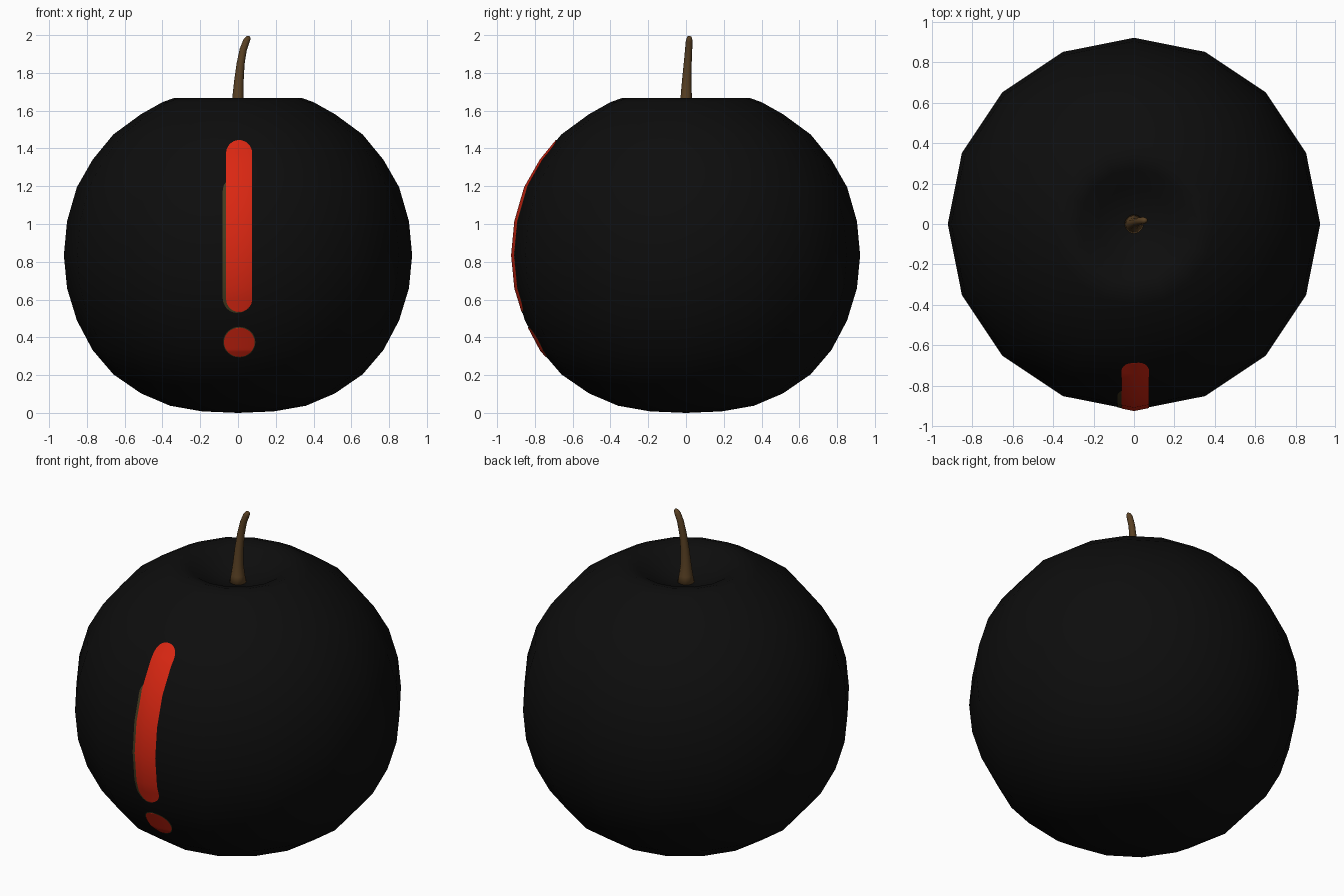
import bpy, bmesh, math
from mathutils import Vector

if "Cube" in bpy.data.objects:
    bpy.data.objects.remove(bpy.data.objects["Cube"])


def material(name, rgb):
    m = bpy.data.materials.new(name)
    m.diffuse_color = (*rgb, 1)
    m.use_nodes = True
    m.node_tree.nodes["Principled BSDF"].inputs["Base Color"].default_value = m.diffuse_color
    return m


BLACK = material("black skin", (0.004, 0.004, 0.004))
RED = material("red paint", (0.70, 0.02, 0.006))
EDGE = material("dull paint edge", (0.06, 0.045, 0.015))
BROWN = material("brown stem", (0.10, 0.052, 0.017))


def finish(bm, name, mat):
    me = bpy.data.meshes.new(name)
    for f in bm.faces:
        f.smooth = True
    bm.to_mesh(me)
    bm.free()
    me.materials.append(mat)
    ob = bpy.data.objects.new(name, me)
    bpy.context.collection.objects.link(ob)
    return ob


def skin_rings(bm, rings):
    """Join equal rings of vertices and close both ends with fans."""
    n = len(rings[0])
    for a, b in zip(rings, rings[1:]):
        for i in range(n):
            j = (i + 1) % n
            bm.faces.new((a[i], a[j], b[j], b[i]))


def cap(bm, ring, co, flip):
    c = bm.verts.new(co)
    n = len(ring)
    for i in range(n):
        a, b = ring[i], ring[(i + 1) % n]
        bm.faces.new((b, a, c) if flip else (a, b, c))


# Fruit body: 16-sided lathe with a dimple on top
SIDES = 16
PROFILE = [(0.19, 0.008), (0.36, 0.038), (0.513, 0.103), (0.66, 0.204),
           (0.77, 0.333), (0.853, 0.49), (0.905, 0.66), (0.922, 0.835),
           (0.905, 1.015), (0.853, 1.195), (0.77, 1.34), (0.66, 1.474),
           (0.514, 1.581), (0.40, 1.645), (0.336, 1.668), (0.27, 1.648),
           (0.18, 1.595), (0.09, 1.562)]
bm = bmesh.new()
rings = [[bm.verts.new((r * math.cos(2 * math.pi * i / SIDES),
                        r * math.sin(2 * math.pi * i / SIDES), z))
          for i in range(SIDES)] for r, z in PROFILE]
skin_rings(bm, rings)
cap(bm, rings[0], (0, 0, 0), True)
cap(bm, rings[-1], (0, 0, 1.55), False)
finish(bm, "fruit_body", BLACK)


# Painted marks: thin sheets that follow the front facets
def front_point(x, z, lift):
    for (r0, z0), (r1, z1) in zip(PROFILE, PROFILE[1:]):
        if z0 <= z <= z1:
            r = r0 + (r1 - r0) * (z - z0) / (z1 - z0)
            n = Vector((0, -(z1 - z0), r0 - r1)).normalized()
            break
    y = -(r - abs(x) * math.tan(math.pi / SIDES))
    return Vector((x, y, z)) + n * lift


def painted_mark(name, mat, cx, half, z0, z1, lift):
    """Upright capsule with round ends, from z0 to z1."""
    end = min(half, (z1 - z0) / 2)
    levels = {z0 + end * (1 - math.cos(k * math.pi / 16)) for k in range(9)}
    levels |= {z1 - end * (1 - math.cos(k * math.pi / 16)) for k in range(9)}
    levels |= {z for r, z in PROFILE[:14] if z0 < z < z1}
    zs = []
    for z in sorted(levels):
        if not zs or z - zs[-1] > 1e-4:
            zs.append(z)
    bm = bmesh.new()
    rows = []
    for z in zs:
        d = max(0, z0 + end - z, z - z1 + end) / end
        w = max(0.001, half * math.sqrt(max(0, 1 - d * d)))
        mid = min(max(0, cx - 0.9 * w), cx + 0.9 * w)
        rows.append([bm.verts.new(front_point(x, z, lift))
                     for x in (cx - w, mid, cx + w)])
    for a, b in zip(rows, rows[1:]):
        for i in range(2):
            bm.faces.new((a[i], a[i + 1], b[i + 1], b[i]))
    finish(bm, name, mat)


painted_mark("stripe_edge", EDGE, -0.004, 0.077, 0.53, 1.25, 0.002)
painted_mark("stripe", RED, 0.006, 0.069, 0.535, 1.442, 0.004)
painted_mark("dot_edge", EDGE, 0.007, 0.085, 0.295, 0.457, 0.002)
painted_mark("dot", RED, 0.007, 0.081, 0.299, 0.453, 0.004)

# Stem: tapering tube that leans to the right
PATH = [(0, 0, 1.54, 0.050), (0, 0, 1.60, 0.039), (0, 0.001, 1.67, 0.030),
        (0.005, 0.004, 1.76, 0.025), (0.014, 0.009, 1.85, 0.021),
        (0.028, 0.014, 1.925, 0.019), (0.045, 0.017, 1.97, 0.018),
        (0.056, 0.018, 1.988, 0.013)]
bm = bmesh.new()
rings = []
for k, (x, y, z, r) in enumerate(PATH):
    a = Vector(PATH[max(0, k - 1)][:3])
    b = Vector(PATH[min(len(PATH) - 1, k + 1)][:3])
    t = (b - a).normalized()
    u = Vector((0, 1, 0)).cross(t).normalized()
    v = t.cross(u)
    rings.append([bm.verts.new(Vector((x, y, z)) + r * (
        u * math.cos(2 * math.pi * i / 12) + v * math.sin(2 * math.pi * i / 12)))
        for i in range(12)])
skin_rings(bm, rings)
cap(bm, rings[0], (0, 0, 1.54), True)
cap(bm, rings[-1], (0.061, 0.018, 1.996), False)
finish(bm, "stem", BROWN)
